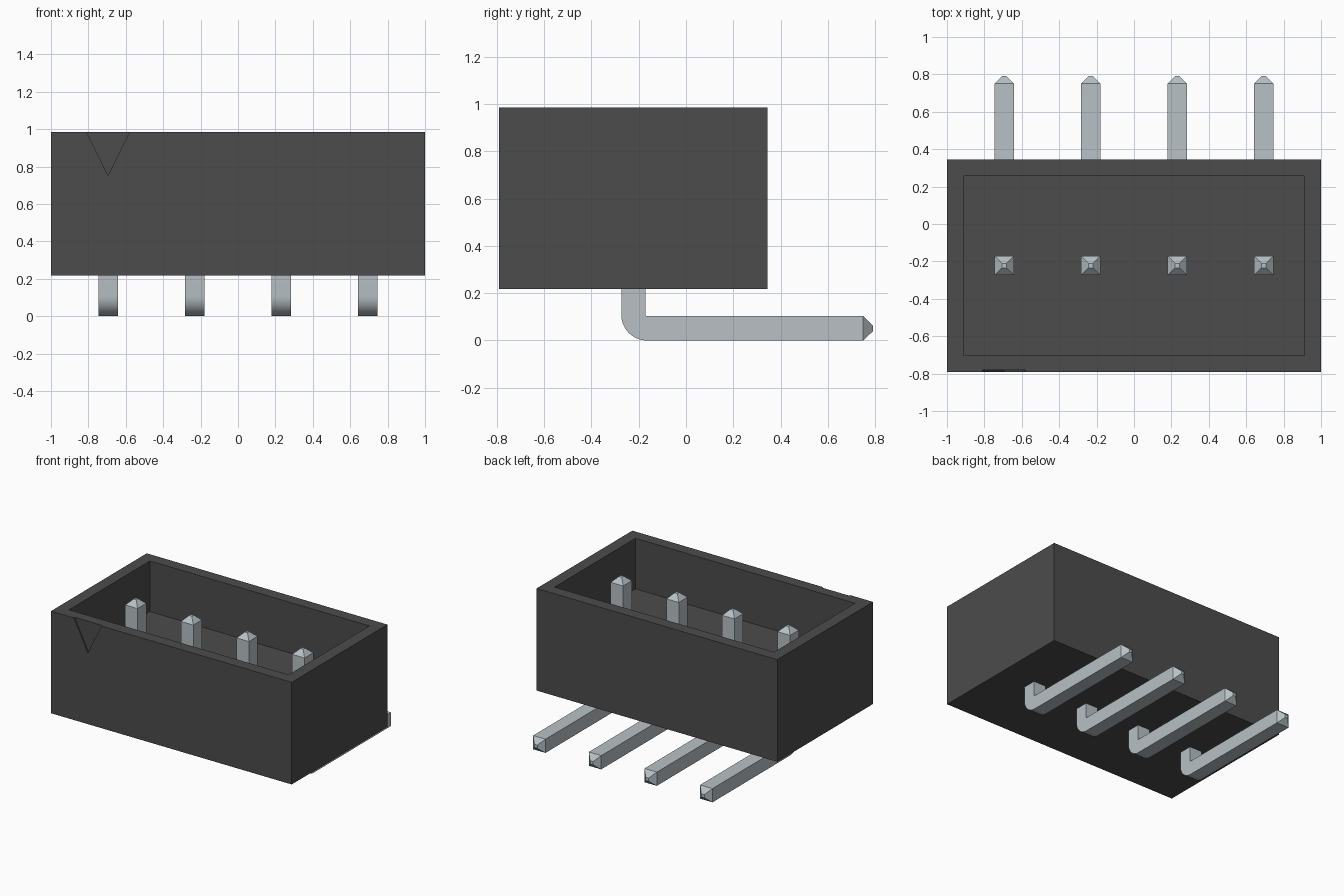
import bpy, bmesh, math
from mathutils import Vector

old = bpy.data.objects.get("Cube")
if old:
    bpy.data.objects.remove(old, do_unlink=True)


def make_material(name, rgb):
    mat = bpy.data.materials.new(name)
    mat.use_nodes = True
    mat.diffuse_color = (*rgb, 1)
    bsdf = mat.node_tree.nodes["Principled BSDF"]
    bsdf.inputs["Base Color"].default_value = (*rgb, 1)
    return mat


def make_object(name, bm, mat):
    bmesh.ops.recalc_face_normals(bm, faces=bm.faces)
    mesh = bpy.data.meshes.new(name)
    bm.to_mesh(mesh)
    bm.free()
    mesh.materials.append(mat)
    obj = bpy.data.objects.new(name, mesh)
    bpy.context.collection.objects.link(obj)
    return obj


def activate(obj):
    bpy.ops.object.select_all(action="DESELECT")
    obj.select_set(True)
    bpy.context.view_layer.objects.active = obj


black = make_material("black plastic", (0.072, 0.072, 0.072))
silver = make_material("silver metal", (0.48, 0.53, 0.56))

# Open-topped housing: a box whose top is inset and pushed down
FRONT, BACK, BASE, TOP = -0.791, 0.345, 0.218, 0.985
WALL, DEPTH = 0.088, 0.38
bm = bmesh.new()
bmesh.ops.create_cube(bm, size=1)
for v in bm.verts:
    v.co = Vector((v.co.x * 2,
                   (FRONT + BACK) / 2 + v.co.y * (BACK - FRONT),
                   (BASE + TOP) / 2 + v.co.z * (TOP - BASE)))
bm.normal_update()
top = max(bm.faces, key=lambda f: f.calc_center_median().z)
bmesh.ops.inset_region(bm, faces=[top], thickness=WALL, use_even_offset=True)
cavity = bmesh.ops.extrude_discrete_faces(bm, faces=[top])["faces"][0]
bmesh.ops.translate(bm, verts=cavity.verts, vec=(0, 0, -DEPTH))
housing = make_object("housing", bm, black)

# Shallow triangular marker cut into the front wall above the first pin
MARK_X, MARK_Z, GROW = -0.695, 0.753, 1.2
half, high = 0.115 * GROW, (TOP - MARK_Z) * GROW
bm = bmesh.new()
outline = [(0, 0), (half, high), (-half, high)]
face = bm.faces.new([bm.verts.new((MARK_X + x, FRONT - 0.05, MARK_Z + z))
                     for x, z in outline])
side = bmesh.ops.extrude_face_region(bm, geom=[face])["geom"]
bmesh.ops.translate(bm, vec=(0, 0.061, 0),
                    verts=[g for g in side if isinstance(g, bmesh.types.BMVert)])
cutter = make_object("marker_cutter", bm, black)
cutter.hide_render = True
cut = housing.modifiers.new("marker", "BOOLEAN")
cut.operation = "DIFFERENCE"
cut.solver = "EXACT"
cut.object = cutter
activate(housing)
bpy.ops.object.modifier_apply(modifier=cut.name)
bpy.data.objects.remove(cutter, do_unlink=True)

# Bent square pin: rings of (outer y, outer z, inner y, inner z, half width)
R, TIP, BEND, STEPS = 0.0515, 0.012, 0.006, 10
MID_Y = -0.2225
pivot_y, pivot_z = MID_Y + R + BEND, 2 * R + BEND
outer = 2 * R + BEND
rings = [(MID_Y - TIP, 0.942, MID_Y + TIP, 0.942, TIP),
         (MID_Y - R, 0.902, MID_Y + R, 0.902, R)]
for i in range(STEPS + 1):
    a = math.pi / 2 * i / STEPS
    c, s = math.cos(a), math.sin(a)
    rings.append((pivot_y - outer * c, pivot_z - outer * s,
                  pivot_y - BEND * c, pivot_z - BEND * s, R))
rings += [(0.75, 0, 0.75, 2 * R, R),
          (0.791, R - TIP, 0.791, R + TIP, TIP)]


def make_pin(name, x):
    bm = bmesh.new()
    loops = []
    for oy, oz, iy, iz, w in rings:
        loops.append([bm.verts.new(p) for p in
                      ((x - w, oy, oz), (x + w, oy, oz),
                       (x + w, iy, iz), (x - w, iy, iz))])
    for a, b in zip(loops, loops[1:]):
        for k in range(4):
            n = (k + 1) % 4
            bm.faces.new((a[k], a[n], b[n], b[k]))
    bm.faces.new(loops[0])
    bm.faces.new(loops[-1])
    pin = make_object(name, bm, silver)
    activate(pin)
    bpy.ops.object.shade_smooth_by_angle(angle=math.radians(30))


# Row of four evenly spaced pins
PITCH = 0.4625
for i in range(4):
    make_pin(f"pin_{i + 1}", (i - 1.5) * PITCH)
